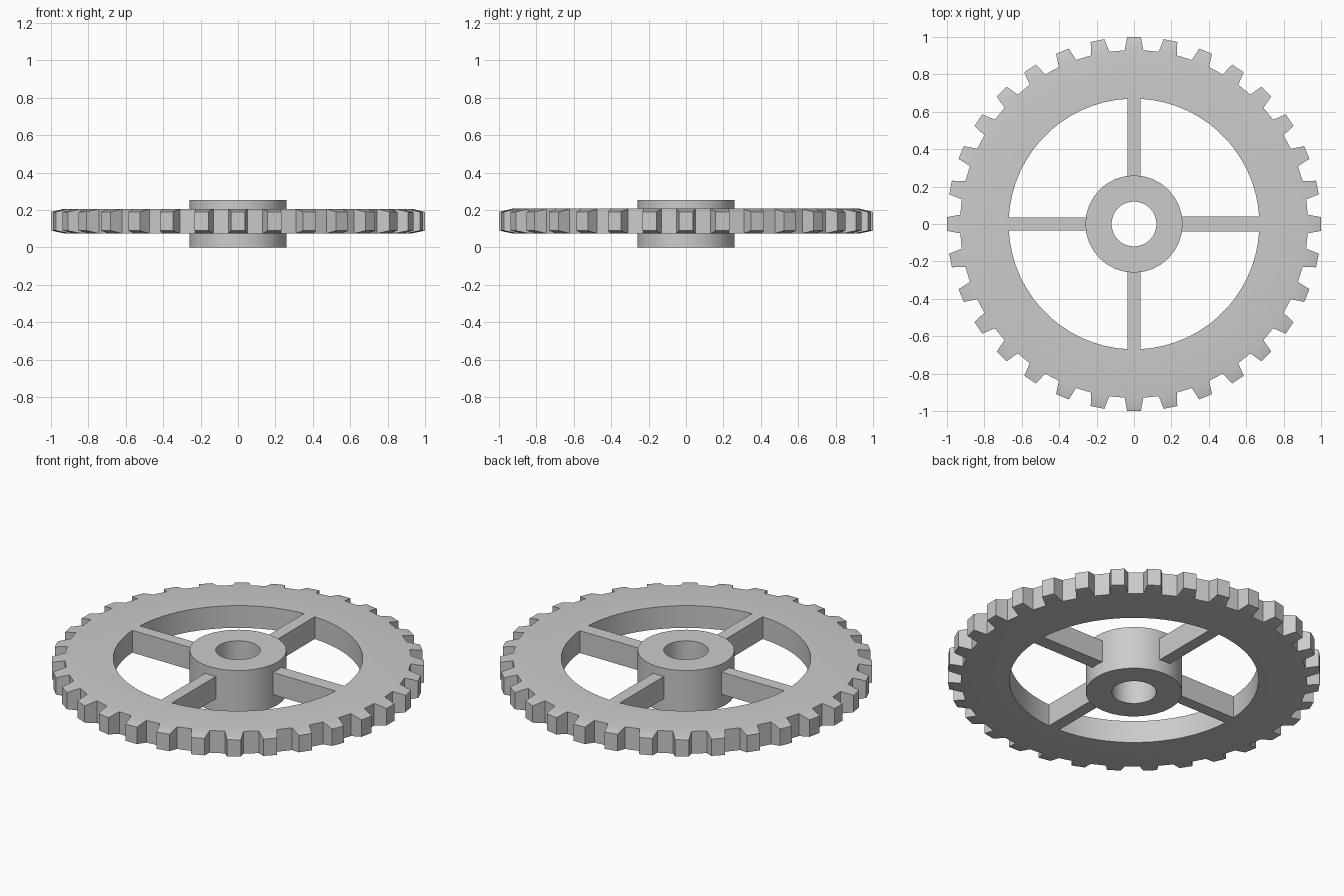
import bpy, bmesh
from math import sin, cos, pi, radians

if "Cube" in bpy.data.objects:
    bpy.data.objects.remove(bpy.data.objects["Cube"])

TEETH = 32
Z0, Z1 = 0.075, 0.207        # rim bottom and top
R_IN, R_ROOT, R_TIP = 0.67, 0.93, 1.0


def finish(bm, name, smooth):
    bmesh.ops.recalc_face_normals(bm, faces=bm.faces)
    me = bpy.data.meshes.new(name)
    bm.to_mesh(me)
    bm.free()
    ob = bpy.data.objects.new(name, me)
    bpy.context.collection.objects.link(ob)
    if smooth:
        bpy.ops.object.select_all(action='DESELECT')
        ob.select_set(True)
        bpy.context.view_layer.objects.active = ob
        bpy.ops.object.shade_smooth_by_angle(angle=radians(25))
    return ob


def tube(bm, angles, r_in, r_out, z0, z1):
    """Ring with a rectangular section; returns its outer wall faces."""
    rings = [[bm.verts.new((r * cos(a), r * sin(a), z)) for r, z in
              ((r_in, z0), (r_out, z0), (r_out, z1), (r_in, z1))] for a in angles]
    outer = []
    for i, ring in enumerate(rings):
        nxt = rings[(i + 1) % len(rings)]
        for j in range(4):
            k = (j + 1) % 4
            f = bm.faces.new((ring[j], nxt[j], nxt[k], ring[k]))
            if j == 1:
                outer.append(f)
    return outer


# Toothed rim: every second outer wall face is pulled out into a tapered tooth
half = 0.05 / R_ROOT
angles = [2 * pi * t / TEETH + s * half for t in range(TEETH) for s in (-1, 1)]
bm = bmesh.new()
walls = tube(bm, angles, R_IN, R_ROOT, Z0, Z1)
for t, face in enumerate(walls[::2]):
    a = 2 * pi * t / TEETH
    tip = bmesh.ops.extrude_discrete_faces(bm, faces=[face])['faces'][0]
    for v in tip.verts:
        side = 1 if -v.co.x * sin(a) + v.co.y * cos(a) > 0 else -1
        z = 0.19 if v.co.z > (Z0 + Z1) / 2 else 0.09
        w = side * 0.037
        v.co = (R_TIP * cos(a) - w * sin(a), R_TIP * sin(a) + w * cos(a), z)
finish(bm, "toothed_rim", True)

# Hub with a shaft hole
bm = bmesh.new()
tube(bm, [2 * pi * i / 32 for i in range(32)], 0.12, 0.26, 0, 0.255)
finish(bm, "hub", True)

# Four spokes between hub and rim
for i, w in enumerate((0.04, 0.035, 0.035, 0.035)):
    a = i * pi / 2
    bm = bmesh.new()
    bmesh.ops.create_cube(bm, size=1)
    for v in bm.verts:
        r = 0.67 if v.co.x > 0 else 0.25
        y = w if v.co.y > 0 else -w
        z = Z1 if v.co.z > 0 else Z0
        v.co = (r * cos(a) - y * sin(a), r * sin(a) + y * cos(a), z)
    finish(bm, f"spoke_{i + 1}", False)
